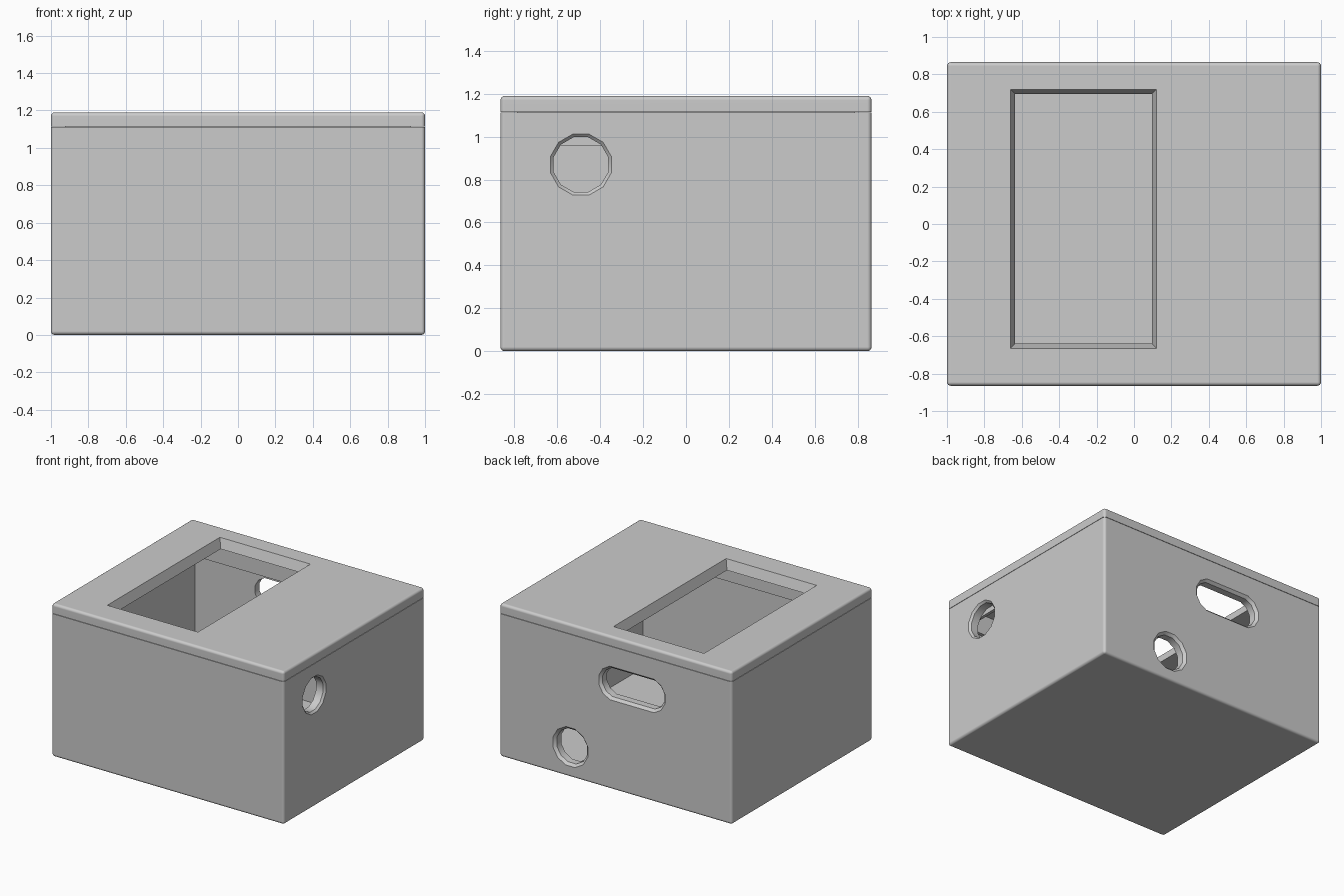
import bpy, bmesh, math
from mathutils import Vector

W, D, H = 2.0, 1.73, 1.19       # overall size
SEAM = 1.115                    # joint between body and lid
WALL, LIP, ROUND = 0.075, 0.025, 0.02

cube = bpy.data.objects.get("Cube")
if cube:
    bpy.data.objects.remove(cube, do_unlink=True)

grey = bpy.data.materials.new("light_grey")
grey.use_nodes = True
colour = (0.6, 0.6, 0.6, 1)
grey.diffuse_color = colour
grey.node_tree.nodes["Principled BSDF"].inputs["Base Color"].default_value = colour


def to_object(name, bm):
    bmesh.ops.recalc_face_normals(bm, faces=bm.faces)
    mesh = bpy.data.meshes.new(name)
    bm.to_mesh(mesh)
    bm.free()
    mesh.materials.append(grey)
    obj = bpy.data.objects.new(name, mesh)
    bpy.context.collection.objects.link(obj)
    return obj


def block(name, inset, z0, z1, keep_flat=None):
    """Box inset from the outline; edges rounded except those at keep_flat."""
    bm = bmesh.new()
    bmesh.ops.create_cube(bm, size=1)
    for v in bm.verts:
        v.co = (v.co.x * (W - 2 * inset), v.co.y * (D - 2 * inset),
                z1 if v.co.z > 0 else z0)
    if keep_flat is not None:
        edges = [e for e in bm.edges
                 if any(abs(v.co.z - keep_flat) > 1e-4 for v in e.verts)]
        bmesh.ops.bevel(bm, geom=edges, offset=ROUND, segments=4,
                        profile=0.5, affect='EDGES')
    return to_object(name, bm)


def loft(name, rings):
    """Closed solid through a list of equal-length rings."""
    bm = bmesh.new()
    loops = [[bm.verts.new(p) for p in ring] for ring in rings]
    for a, b in zip(loops, loops[1:]):
        for i in range(len(a)):
            j = (i + 1) % len(a)
            bm.faces.new((a[i], a[j], b[j], b[i]))
    bm.faces.new(loops[0])
    bm.faces.new(loops[-1])
    return to_object(name, bm)


def hole_cutter(centre, across, inward, radius, half_straight=0.0, fillet=0.02):
    """Round or slotted hole whose outer rim is filleted."""
    centre, across, inward = Vector(centre), Vector(across), Vector(inward)
    steps = [(-0.02, fillet)]
    for k in range(5):
        a = math.radians(90) * k / 4
        steps.append((fillet * math.sin(a), fillet * (1 - math.cos(math.pi / 2 - a))))
    steps.append((WALL + 0.01, 0))
    rings = []
    for depth, grow in steps:
        ring = []
        for k in range(12):
            a = math.radians(15 + 30 * k)
            u = (radius + grow) * math.cos(a)
            u += math.copysign(half_straight, u)
            ring.append(centre + inward * depth + across * u
                        + Vector((0, 0, (radius + grow) * math.sin(a))))
        rings.append(ring)
    return loft("hole_cutter", rings)


def cut(target, cutter):
    mod = target.modifiers.new("cut", 'BOOLEAN')
    mod.operation = 'DIFFERENCE'
    mod.solver = 'EXACT'
    mod.object = cutter
    bpy.context.view_layer.objects.active = target
    bpy.ops.object.modifier_apply(modifier=mod.name)
    bpy.data.objects.remove(cutter, do_unlink=True)


# Open body with cable holes in the left side and the back
body = block("box_body", 0, 0, SEAM - 0.003, keep_flat=SEAM - 0.003)
cut(body, block("cavity", WALL, WALL, H + 0.1))
cut(body, hole_cutter((W / 2, -0.49, 0.87), (0, 1, 0), (-1, 0, 0), 0.132, fillet=0.015))
cut(body, hole_cutter((0.39, D / 2, 0.235), (1, 0, 0), (0, -1, 0), 0.135))
cut(body, hole_cutter((-0.14, D / 2, 0.825), (1, 0, 0), (0, -1, 0), 0.115, 0.155))

# Lid with a tapered rectangular window
lid = block("lid", 0, SEAM, H, keep_flat=SEAM)


def window_ring(z):
    s = 0.025 * (H - z) / (H - SEAM)
    x0, x1, y0, y1 = -0.66 + s, 0.12 - s, -0.665 + s, 0.72 - s
    return [(x0, y0, z), (x1, y0, z), (x1, y1, z), (x0, y1, z)]


cut(lid, loft("window_cutter", [window_ring(SEAM - 0.02), window_ring(H + 0.02)]))

# Locating lip under the lid
lip = block("lid_lip", WALL + 0.001, 0.96, SEAM)
cut(lip, block("lip_core", WALL + LIP, 0.9, H))

for obj in (body, lid, lip):
    bpy.ops.object.select_all(action='DESELECT')
    obj.select_set(True)
    bpy.context.view_layer.objects.active = obj
    bpy.ops.object.shade_smooth_by_angle(angle=math.radians(35))
    obj.modifiers.new("even_shading", 'WEIGHTED_NORMAL').keep_sharp = True
